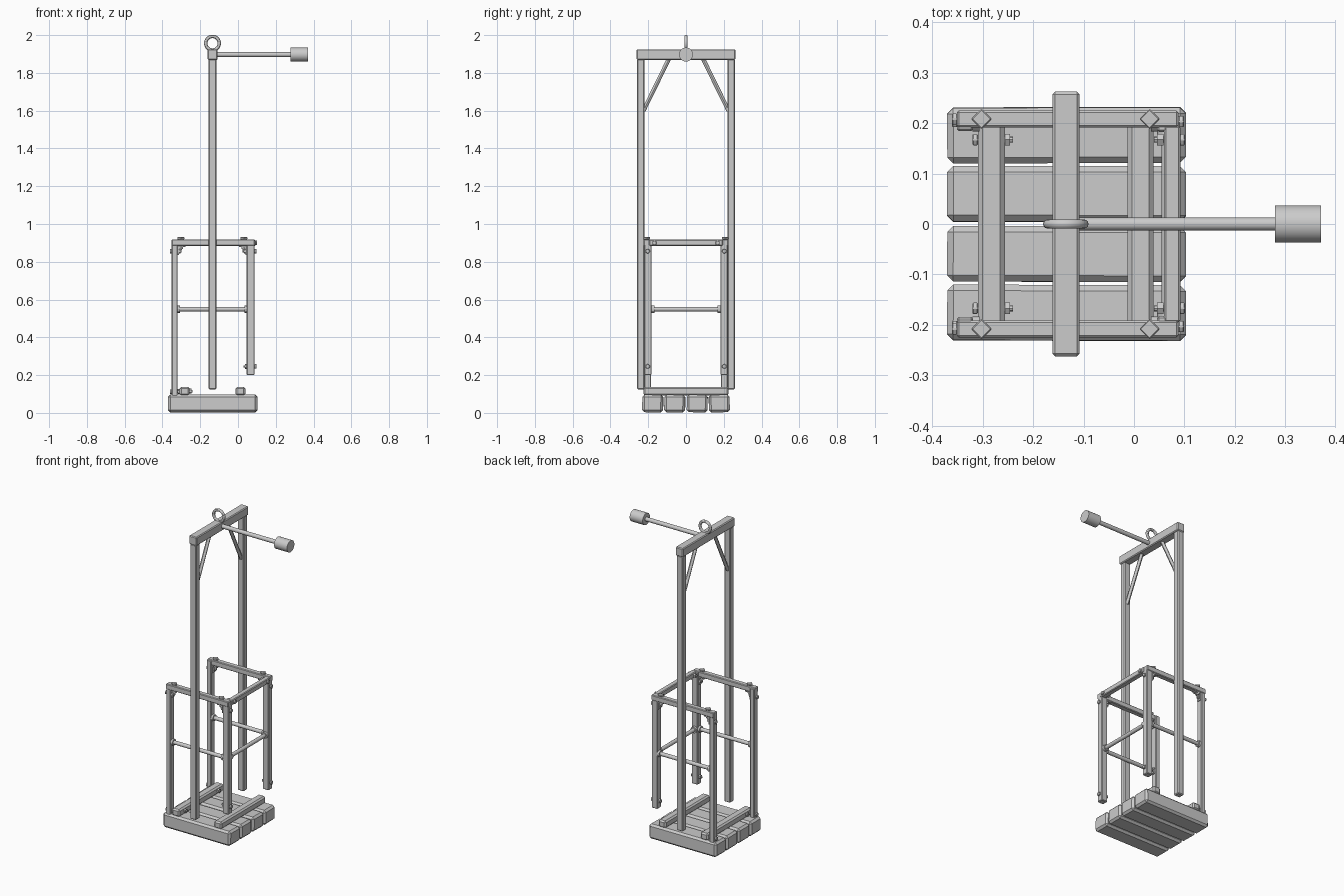
import bpy, math, random
from mathutils import Vector

if "Cube" in bpy.data.objects:
    bpy.data.objects.remove(bpy.data.objects["Cube"])

random.seed(4)


def finish(ob, name, bevel=0.0, smooth=False):
    ob.name = name
    if bevel:
        m = ob.modifiers.new("bevel", "BEVEL")
        m.width = bevel
        m.segments = 1
    if smooth:
        bpy.ops.object.shade_smooth_by_angle()
    return ob


def box(name, x, y, z, bevel=0.004):
    """Box from (min, max) ranges."""
    bpy.ops.mesh.primitive_cube_add(size=1, location=[(r[0] + r[1]) / 2 for r in (x, y, z)])
    ob = bpy.context.object
    ob.scale = [r[1] - r[0] for r in (x, y, z)]
    bpy.ops.object.transform_apply(location=False, rotation=False, scale=True)
    return finish(ob, name, bevel)


def rod(name, a, b, radius, sides=16, bevel=0.0, spin=0.0):
    """Cylinder or prism between two points."""
    a, b = Vector(a), Vector(b)
    d = b - a
    bpy.ops.mesh.primitive_cylinder_add(vertices=sides, radius=radius, depth=d.length)
    ob = bpy.context.object
    ob.rotation_euler = (0, 0, spin)
    bpy.ops.object.transform_apply(location=False, rotation=True, scale=False)
    ob.location = (a + b) / 2
    ob.rotation_euler = d.to_track_quat('Z', 'Y').to_euler()
    return finish(ob, name, bevel, sides > 8)


def bolt(name, a, b, square=False):
    """Bolt with its head at a and its nut at b."""
    a, b = Vector(a), Vector(b)
    d = (b - a).normalized()
    rod(name + "_shaft", a, b, 0.006, 8)
    rod(name + "_head", a, a + d * 0.011, 0.020 if square else 0.013, 4 if square else 6, 0.002)
    rod(name + "_nut", b - d * 0.018, b - d * 0.006, 0.013, 6)


def y_range(s, a, b):
    return tuple(sorted((s * a, s * b)))


# Floor planks, slightly uneven
for i, y in enumerate((-0.176, -0.0595, 0.0595, 0.176)):
    plank = box(f"floor_plank_{i}", (-0.37, 0.103), (y - 0.055, y + 0.055), (0.003, 0.096), 0.012)
    plank.rotation_euler = (random.uniform(-0.02, 0.02), 0, random.uniform(-0.004, 0.004))

# Battens across the planks
for name, x0, x1 in (("rear_batten", -0.309, -0.256), ("front_batten", -0.013, 0.039)):
    box(name, (x0, x1), (-0.225, 0.225), (0.092, 0.138), 0.009)

# Top beam, lifting ring, signal arm and counterweight
box("top_beam", (-0.161, -0.108), (-0.262, 0.262), (1.869, 1.925), 0.005)
bpy.ops.mesh.primitive_torus_add(location=(-0.135, 0, 1.957), rotation=(math.pi / 2, 0, 0),
                                 major_radius=0.036, minor_radius=0.009,
                                 major_segments=32, minor_segments=12)
finish(bpy.context.object, "lifting_ring", smooth=True)
rod("arm", (-0.115, 0, 1.897), (0.285, 0, 1.897), 0.013)
rod("counterweight", (0.279, 0, 1.897), (0.37, 0, 1.897), 0.037, 32)

for side, s in (("left", -1), ("right", 1)):
    # Tall post and its diagonal brace
    box(side + "_tall_post", (-0.157, -0.114), y_range(s, 0.219, 0.259), (0.125, 1.872), 0.005)
    rod(side + "_brace", (-0.135, s * 0.225, 1.60), (-0.135, s * 0.09, 1.875), 0.011, 12)

    # Railing posts and side rails
    box(side + "_rear_rail_post", (-0.351, -0.319), y_range(s, 0.184, 0.222), (0.085, 0.915))
    box(side + "_front_rail_post", (0.046, 0.088), y_range(s, 0.182, 0.222), (0.20, 0.915))
    box(side + "_top_rail", (-0.351, 0.088), y_range(s, 0.191, 0.225), (0.884, 0.918))
    rod(side + "_middle_rail", (-0.325, s * 0.203, 0.549), (0.05, s * 0.203, 0.549), 0.012)
    for x0, x1 in ((-0.320, -0.306), (0.034, 0.048)):
        rod(side + "_middle_rail_collar", (x0, s * 0.203, 0.549), (x1, s * 0.203, 0.549), 0.020, 12)
    rod(side + "_cross_rail_collar", (0.066, s * 0.168, 0.549), (0.066, s * 0.184, 0.549), 0.020, 12)

    # Corner brackets under the side rails
    for x, d in ((-0.319, 1), (0.046, -1)):
        xs = tuple(sorted((x, x + d * 0.006)))
        xl = tuple(sorted((x, x + d * 0.04)))
        yr = y_range(s, 0.192, 0.220)
        box(side + "_bracket_upright", xs, yr, (0.835, 0.884), 0)
        box(side + "_bracket_arm", xl, yr, (0.878, 0.884), 0)

    # Bolts
    bolt(side + "_rear_top_bolt", (-0.302, s * 0.208, 0.930), (-0.302, s * 0.208, 0.862), True)
    bolt(side + "_front_top_bolt", (0.031, s * 0.208, 0.930), (0.031, s * 0.208, 0.862), True)
    bolt(side + "_rear_post_bolt", (-0.361, s * 0.208, 0.856), (-0.298, s * 0.208, 0.856))
    bolt(side + "_front_post_bolt", (0.099, s * 0.203, 0.856), (0.025, s * 0.203, 0.856))
    bolt(side + "_post_foot_bolt", (0.099, s * 0.203, 0.246), (0.030, s * 0.203, 0.246))
    bolt(side + "_rear_foot_bolt", (-0.361, s * 0.203, 0.113), (-0.300, s * 0.203, 0.113))
    bolt(side + "_batten_bolt", (-0.320, s * 0.167, 0.115), (-0.240, s * 0.167, 0.115))
    bolt(side + "_cross_rail_bolt", (0.101, s * 0.167, 0.900), (0.040, s * 0.167, 0.900))

# Cross rails joining the two front railing posts
box("front_top_rail", (0.059, 0.092), (-0.195, 0.195), (0.884, 0.917))
rod("front_middle_rail", (0.066, -0.19, 0.549), (0.066, 0.19, 0.549), 0.012)
